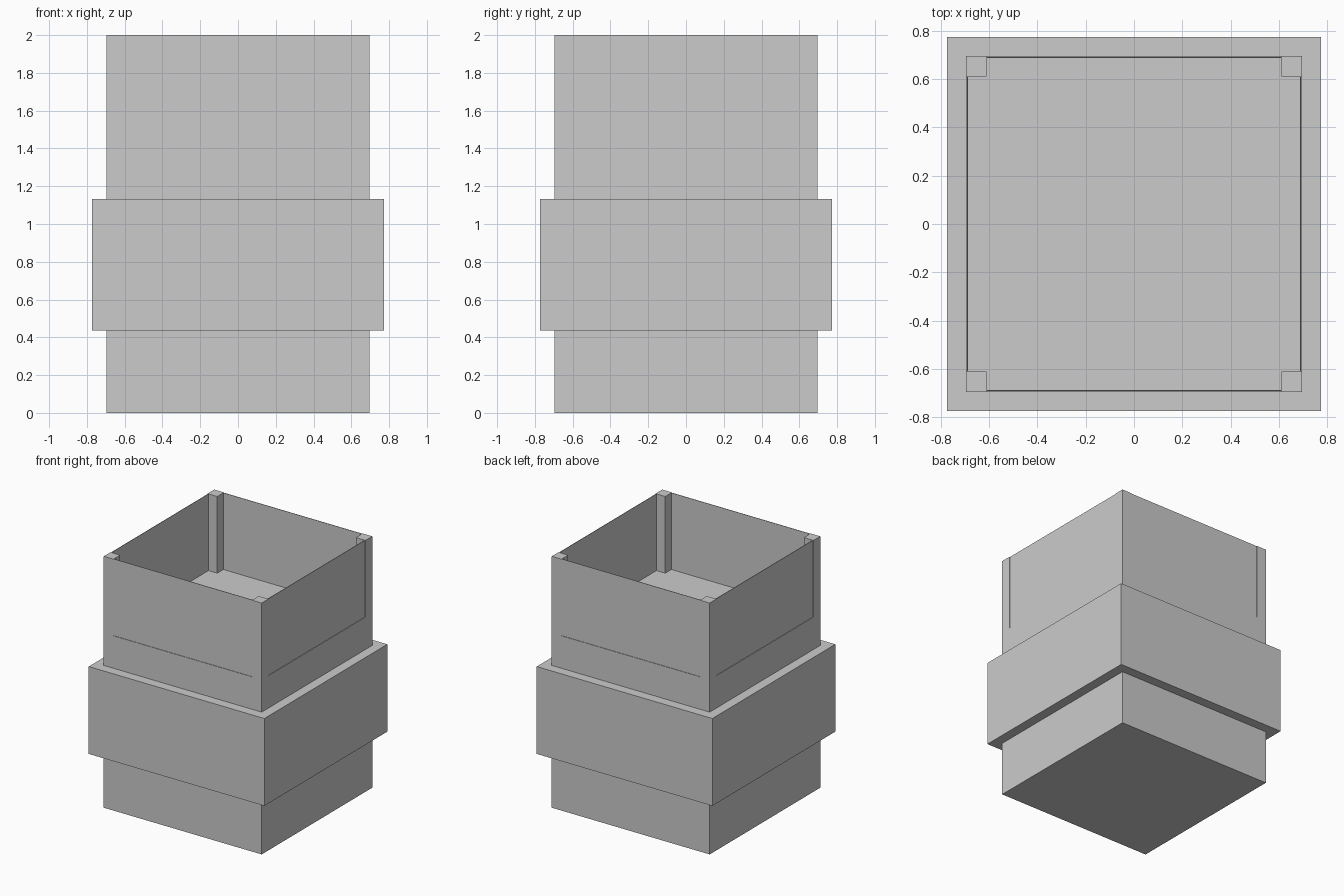
import bpy

if "Cube" in bpy.data.objects:
    bpy.data.objects.remove(bpy.data.objects["Cube"])

BODY = 0.695      # half width of the body
FLOOR = 1.39      # height of the inner floor
TOP = 2.0
POST = 0.085      # corner post width
WALL = 0.004      # thin wall panel
RECESS = 0.004    # wall panels sit just behind the post faces


def box(name, lo, hi):
    size = [b - a for a, b in zip(lo, hi)]
    mid = [(a + b) / 2 for a, b in zip(lo, hi)]
    bpy.ops.mesh.primitive_cube_add(size=1, location=mid)
    ob = bpy.context.object
    ob.name = name
    ob.scale = size
    bpy.ops.object.transform_apply(location=False, rotation=False, scale=True)
    return ob


# Solid lower body; its top is the floor of the open box
box("body", (-BODY, -BODY, 0), (BODY, BODY, FLOOR))

# Wide band around the body
box("band", (-0.773, -0.773, 0.437), (0.773, 0.773, 1.132))

# Corner posts
c = BODY - POST / 2
for sx in (-1, 1):
    for sy in (-1, 1):
        h = POST / 2
        box("corner_post", (sx * c - h, sy * c - h, FLOOR),
            (sx * c + h, sy * c + h, TOP))

# Thin wall panels between the posts
span = BODY - POST
m = BODY - RECESS - WALL / 2
for s in (-1, 1):
    a, b = s * m - WALL / 2, s * m + WALL / 2
    box("wall_panel", (-span, a, FLOOR), (span, b, TOP))
    box("side_wall_panel", (a, -span, FLOOR), (b, span, TOP))
